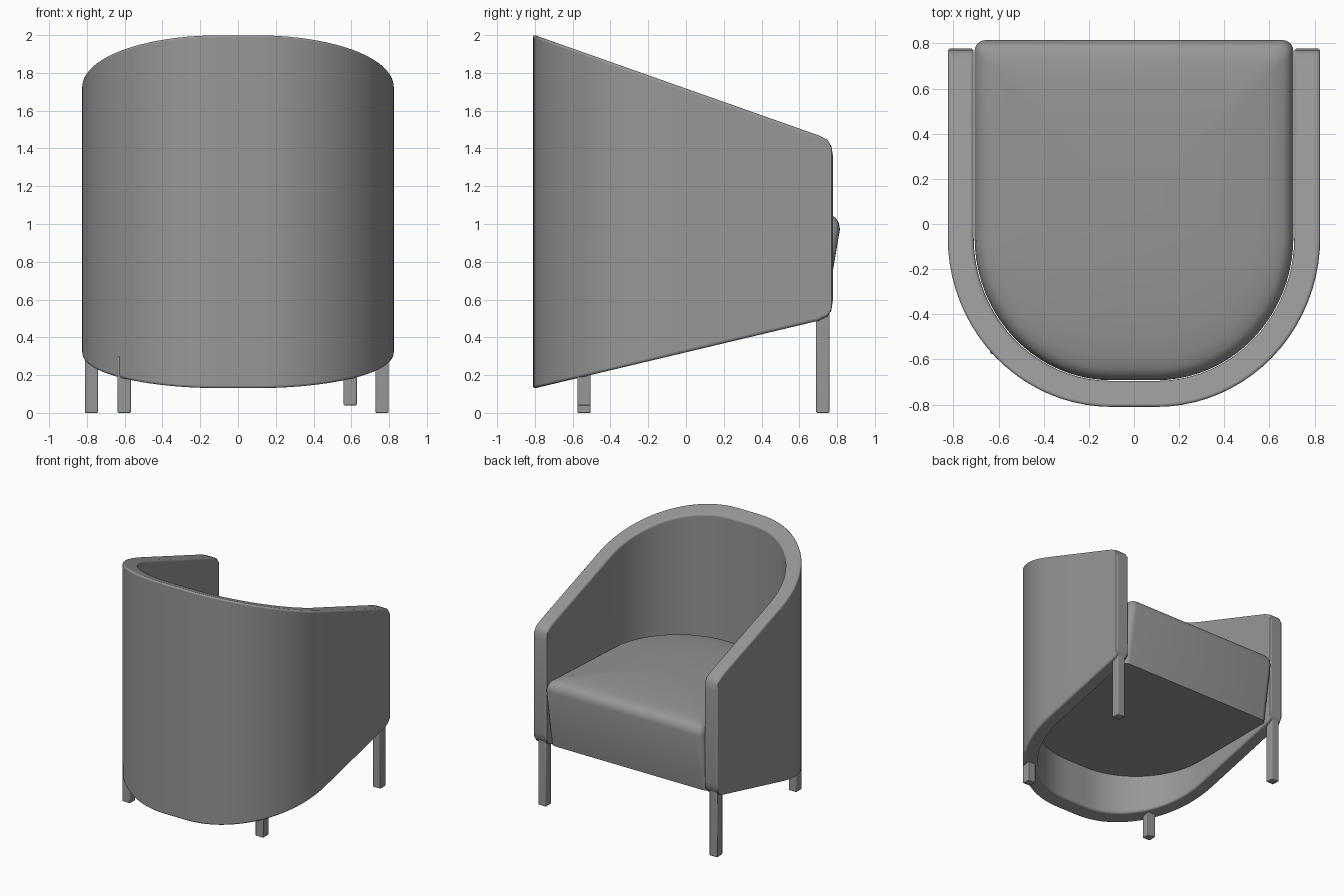
import bpy, bmesh, math

if "Cube" in bpy.data.objects:
    bpy.data.objects.remove(bpy.data.objects["Cube"])

# dark grey covering
grey = bpy.data.materials.new("dark_grey")
grey.diffuse_color = (0.31, 0.31, 0.31, 1)
grey.use_nodes = True
grey.node_tree.nodes["Principled BSDF"].inputs["Base Color"].default_value = grey.diffuse_color


def finish(name, bm):
    bmesh.ops.recalc_face_normals(bm, faces=bm.faces)
    me = bpy.data.meshes.new(name)
    bm.to_mesh(me)
    bm.free()
    me.materials.append(grey)
    ob = bpy.data.objects.new(name, me)
    bpy.context.collection.objects.link(ob)
    return ob


def bevel(ob, width, segments, **opts):
    m = ob.modifiers.new("bevel", 'BEVEL')
    m.width, m.segments = width, segments
    m.use_clamp_overlap = False
    for k, v in opts.items():
        setattr(m, k, v)


def smooth(ob, angle):
    bpy.ops.object.select_all(action='DESELECT')
    bpy.context.view_layer.objects.active = ob
    ob.select_set(True)
    bpy.ops.object.shade_smooth_by_angle(angle=math.radians(angle))


def arc(cx, cy, rx, ry, n):
    # quarter turn from the side (+x) round to the back (-y)
    return [(cx + rx * math.cos(t), cy - ry * math.sin(t))
            for t in (math.pi / 2 * i / n for i in range(n + 1))]


def mirrored(pts):
    return pts + [(-x, y) for x, y in reversed(pts)]


def bridge(bm, a, b):
    n = len(a)
    for i in range(n):
        j = (i + 1) % n
        bm.faces.new((a[i], a[j], b[j], b[i]))


# wraparound back and arms: U-shaped wall with sloping top and bottom
def top_z(y):
    return 2.003 - 0.353 * (y + 0.81)


def bottom_z(y):
    return 0.128 + 0.238 * (y + 0.81)


N = 20
rows = []
for y, zt, zb in [(0.778, 1.36, 0.60), (0.77, 1.41, 0.545), (0.75, 1.445, 0.512),
                  (0.70, top_z(0.70), bottom_z(0.70)), (0.3, top_z(0.3), bottom_z(0.3))]:
    rows.append([(0.825, y, zb), (0.825, y, zt), (0.71, y, zt), (0.71, y, zb)])
for (ox, oy), (ix, iy) in zip(arc(0.10, -0.06, 0.725, 0.75, N),
                              arc(0.10, -0.06, 0.61, 0.635, N)):
    rows.append([(ox, oy, bottom_z(oy)), (ox, oy, top_z(oy)),
                 (ix, iy, top_z(iy)), (ix, iy, bottom_z(iy))])
rows += [[(-x, y, z) for x, y, z in r] for r in reversed(rows)]
bm = bmesh.new()
vs = [[bm.verts.new(p) for p in r] for r in rows]
for a, b in zip(vs, vs[1:]):
    bridge(bm, a, b)
bm.faces.new(vs[0])
bm.faces.new(vs[-1])
shell = finish("back_and_arms", bm)
bevel(shell, 0.014, 3, limit_method='ANGLE', angle_limit=math.radians(55))
smooth(shell, 35)

# seat cushion: U-shaped plan, flat underneath, softly crowned top
corner = [(x, -y) for x, y in reversed(arc(0.656, -0.765, 0.05, 0.05, 5))]
plan = mirrored(corner + [(0.706, 0.4)] + arc(0.10, -0.06, 0.606, 0.632, N))
bm = bmesh.new()
low = [bm.verts.new((x, y - 0.08 * max(0, (y - 0.3) / 0.515), 0.5)) for x, y in plan]
bm.faces.new(low)
prev = low
for s, h in [(1, -0.075), (0.991, -0.04), (0.97, -0.014), (0.935, 0.002),
             (0.87, 0.014), (0.75, 0.024), (0.5, 0.036), (0.2, 0.042)]:
    ring = []
    for x, y in plan:
        y2 = 0.07 + (y - 0.07) * s
        ring.append(bm.verts.new((x * s, y2, 0.98 + 0.045 * (y2 + 0.69) + h)))
    bridge(bm, prev, ring)
    prev = ring
bm.faces.new(prev)
smooth(finish("seat", bm), 45)


# square legs
def leg(name, x, y, z0, z1):
    bm = bmesh.new()
    bmesh.ops.create_cube(bm, size=1)
    for v in bm.verts:
        v.co = (x + v.co.x * 0.07, y + v.co.y * 0.07,
                (z0 + z1) / 2 + v.co.z * (z1 - z0))
    ob = finish(name, bm)
    bevel(ob, 0.006, 2)
    smooth(ob, 35)


for side, front_x, rear_x, lift in (("left", -0.776, -0.602, 0.0),
                                    ("right", 0.762, 0.594, 0.04)):
    leg("front_leg_" + side, front_x, 0.724, 0.0, 0.56)
    leg("rear_leg_" + side, rear_x, -0.54, lift, 0.30)
